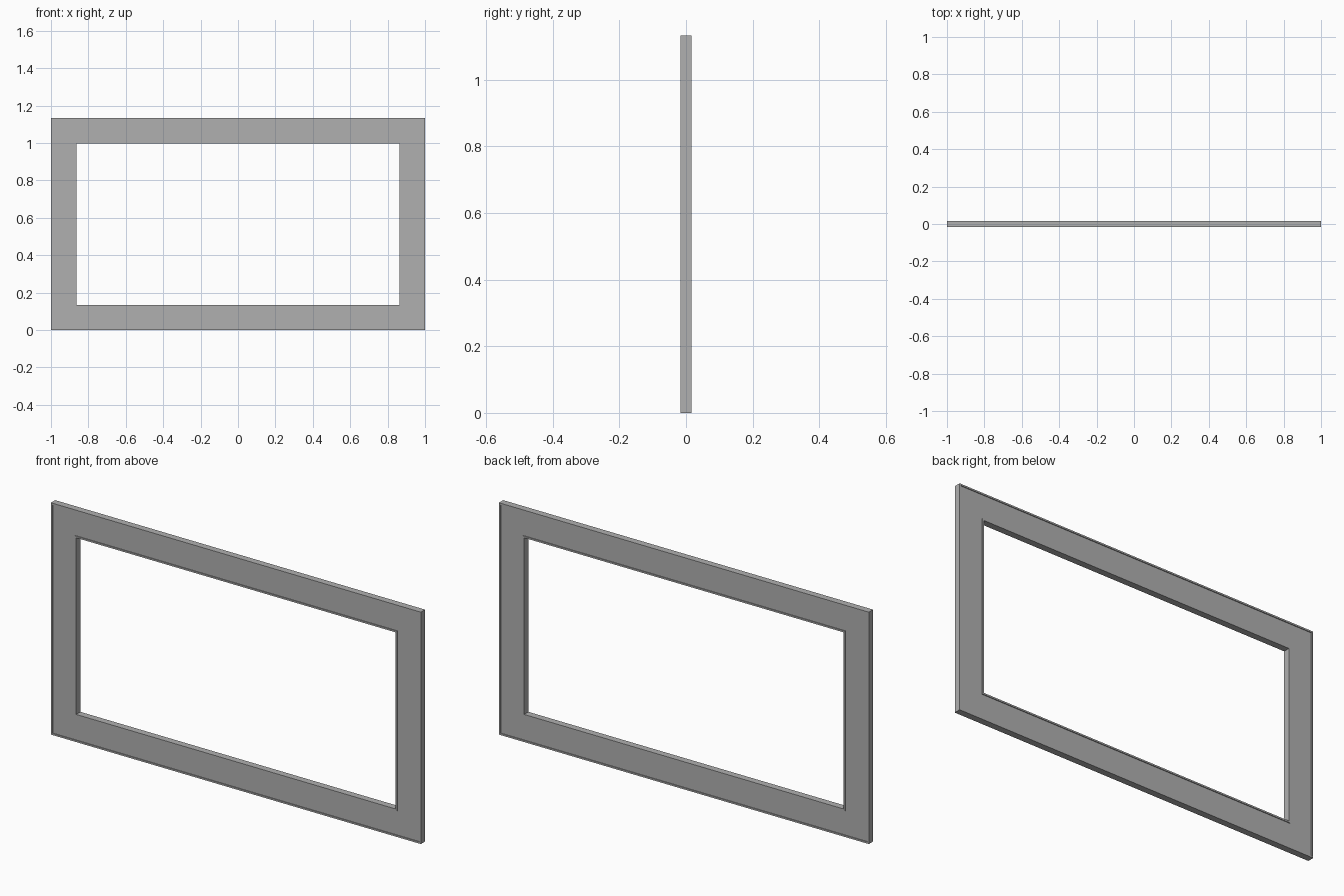
import bpy, bmesh

if "Cube" in bpy.data.objects:
    bpy.data.objects.remove(bpy.data.objects["Cube"])

W, H, HALF_T = 1.0, 1.133, 0.0165
BORDER_X, BORDER_Z = 0.137, 0.135
LIP, STEP = 0.008, 0.004

# Half cross-section: raised lips on both rims, recessed flat between.
# Each point: (which rim, inset from that rim, depth)
half = [(0, 0, HALF_T), (0, LIP, HALF_T), (0, LIP, HALF_T - STEP),
        (1, -LIP, HALF_T - STEP), (1, -LIP, HALF_T), (1, 0, HALF_T)]
profile = [(r, d, -y) for r, d, y in half] + half[::-1]

# Sweep the section around the rectangle with mitred corners
bm = bmesh.new()
rings = []
for sx, sz in ((-1, -1), (1, -1), (1, 1), (-1, 1)):
    rings.append([bm.verts.new((sx * (W - r * BORDER_X - d), y,
                                H / 2 + sz * (H / 2 - r * BORDER_Z - d)))
                  for r, d, y in profile])
n = len(profile)
for k in range(4):
    a, b = rings[k], rings[(k + 1) % 4]
    for i in range(n):
        j = (i + 1) % n
        bm.faces.new((a[i], b[i], b[j], a[j]))
bmesh.ops.recalc_face_normals(bm, faces=bm.faces)

mesh = bpy.data.meshes.new("frame")
bm.to_mesh(mesh)
bm.free()

# Dark grey finish
mat = bpy.data.materials.new("dark_grey")
mat.diffuse_color = (0.434, 0.434, 0.434, 1)
mat.use_nodes = True
mat.node_tree.nodes["Principled BSDF"].inputs["Base Color"].default_value = mat.diffuse_color
mesh.materials.append(mat)
bpy.context.collection.objects.link(bpy.data.objects.new("frame", mesh))
